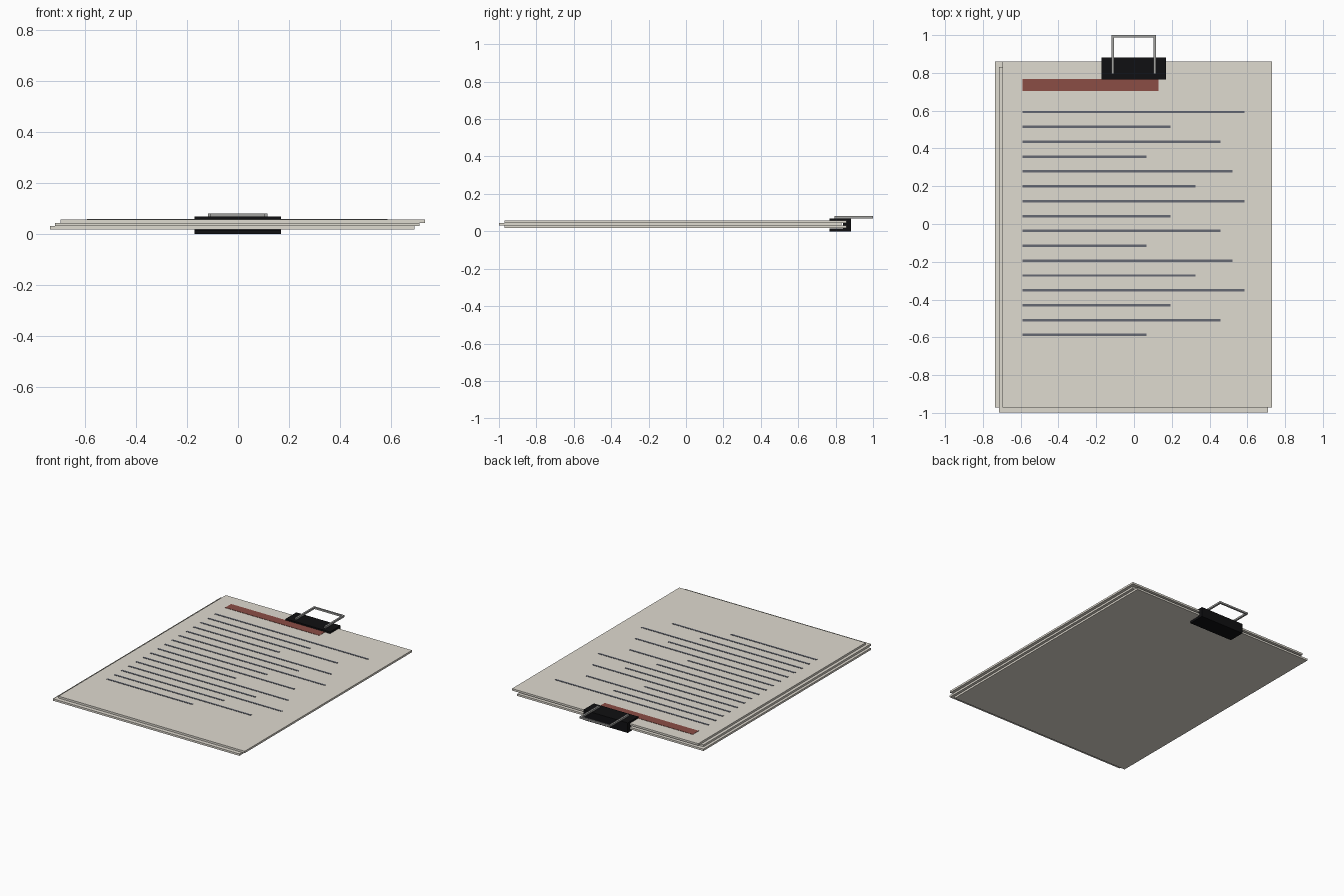
import bpy, bmesh
from mathutils import Vector

if "Cube" in bpy.data.objects:
    bpy.data.objects.remove(bpy.data.objects["Cube"])


def material(name, rgb):
    m = bpy.data.materials.new(name)
    m.diffuse_color = (*rgb, 1)
    m.use_nodes = True
    m.node_tree.nodes["Principled BSDF"].inputs["Base Color"].default_value = m.diffuse_color
    return m


paper = material("paper_cream", (0.74, 0.705, 0.63))
black = material("clip_black", (0.005, 0.005, 0.006))
steel = material("handle_steel", (0.36, 0.36, 0.35))
red = material("heading_red", (0.26, 0.075, 0.06))
ink = material("ink_grey", (0.13, 0.14, 0.17))


def boxes(name, mat, spans):
    """One object made of boxes, each given as (x0, x1, y0, y1, z0, z1)."""
    bm = bmesh.new()
    for x0, x1, y0, y1, z0, z1 in spans:
        verts = bmesh.ops.create_cube(bm, size=1)["verts"]
        bmesh.ops.scale(bm, vec=(x1 - x0, y1 - y0, z1 - z0), verts=verts)
        centre = Vector((x0 + x1, y0 + y1, z0 + z1)) / 2
        bmesh.ops.translate(bm, vec=centre, verts=verts)
    mesh = bpy.data.meshes.new(name)
    bm.to_mesh(mesh)
    bm.free()
    mesh.materials.append(mat)
    ob = bpy.data.objects.new(name, mesh)
    bpy.context.collection.objects.link(ob)
    return ob


# Three slightly shifted sheets
SHEET_T = 0.0133
BASE = 0.017
names = ("bottom_sheet", "middle_sheet", "top_sheet")
shifts = ((-0.022, -0.056), (-0.003, -0.084), (0.018, -0.056))
for i, (name, (cx, cy)) in enumerate(zip(names, shifts)):
    z = BASE + i * SHEET_T
    boxes(name, paper, [(cx - 0.713, cx + 0.713, cy - 0.915, cy + 0.915, z, z + SHEET_T)])
TOP = BASE + 3 * SHEET_T

# Heading bar and text rules on the top sheet
boxes("heading_bar", red, [(-0.59, 0.13, 0.703, 0.768, TOP - 0.002, TOP + 0.002)])
ends = (0.585, 0.193, 0.458, 0.066, 0.522, 0.326)
rules = []
for i in range(16):
    y = 0.593 - i * 0.0787
    rules.append((-0.59, ends[i % 6], y - 0.0065, y + 0.0065, TOP - 0.002, TOP + 0.002))
boxes("text_rules", ink, rules)

# Binder clip: lower jaw, upper jaw and spine
boxes("clip_lower_jaw", black, [(-0.171, 0.169, 0.766, 0.882, 0, 0.015)])
boxes("clip_upper_jaw", black, [(-0.171, 0.169, 0.766, 0.882, TOP - 0.001, 0.069)])
boxes("clip_spine", black, [(-0.171, 0.169, 0.84, 0.882, 0.015, TOP - 0.001)])

# Wire handle: two arms and a cross bar
boxes("clip_handle", steel, [
    (-0.118, -0.106, 0.793, 0.988, 0.069, 0.081),
    (0.104, 0.116, 0.793, 0.988, 0.069, 0.081),
    (-0.118, 0.116, 0.988, 1.0, 0.069, 0.081),
])
